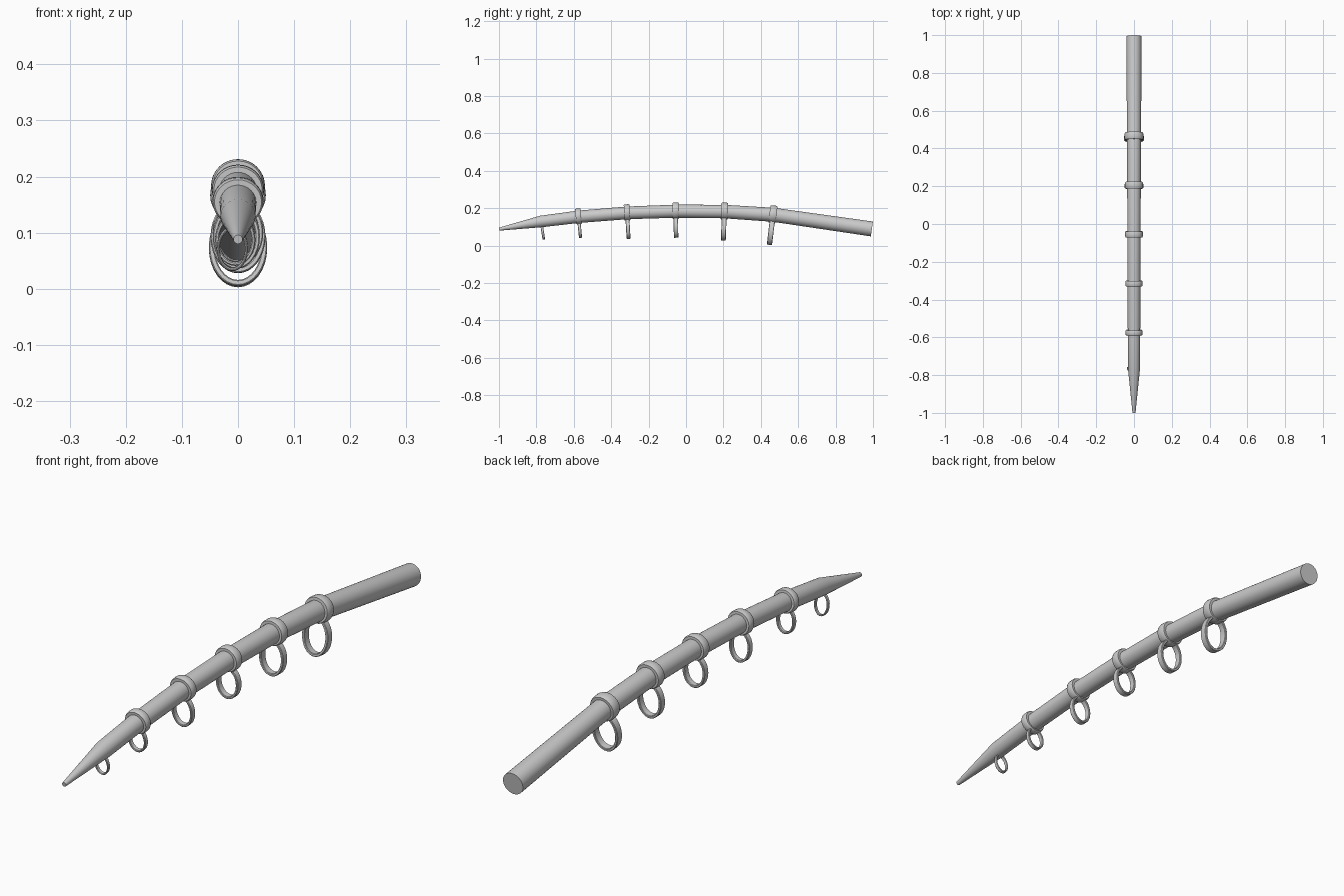
import bpy, bmesh, math
from mathutils import Vector

if "Cube" in bpy.data.objects:
    bpy.data.objects.remove(bpy.data.objects["Cube"])

SIDES = 32
# rod path: y, z, radius
PATH = [(-0.999, 0.088, 0.008), (-0.775, 0.129, 0.031), (-0.575, 0.154, 0.033),
        (-0.315, 0.175, 0.034), (-0.055, 0.184, 0.035), (0.205, 0.182, 0.036),
        (0.465, 0.165, 0.0375), (0.994, 0.089, 0.040)]


def frame(i):
    """Tangent and upward normal of the rod at path point i."""
    a, b = PATH[max(i - 1, 0)], PATH[min(i + 1, len(PATH) - 1)]
    t = Vector((0, b[0] - a[0], b[1] - a[1])).normalized()
    return t, Vector((0, -t.z, t.y))


def sweep(name, sections, closed=False):
    """Skin ellipses given as (centre, up normal, half width, half height)."""
    bm = bmesh.new()
    rows = []
    for c, n, w, h in sections:
        rows.append([bm.verts.new(c + Vector((w * math.cos(a), 0, 0)) + n * h * math.sin(a))
                     for a in (2 * math.pi * k / SIDES for k in range(SIDES))])
    pairs = list(zip(rows, rows[1:]))
    if closed:
        pairs.append((rows[-1], rows[0]))
    else:
        bm.faces.new(rows[0])
        bm.faces.new(rows[-1])
    for r, s in pairs:
        for k in range(SIDES):
            j = (k + 1) % SIDES
            bm.faces.new((r[k], r[j], s[j], s[k]))
    bmesh.ops.recalc_face_normals(bm, faces=bm.faces)
    mesh = bpy.data.meshes.new(name)
    bm.to_mesh(mesh)
    bm.free()
    ob = bpy.data.objects.new(name, mesh)
    bpy.context.collection.objects.link(ob)
    bpy.context.view_layer.objects.active = ob
    ob.select_set(True)
    bpy.ops.object.shade_smooth_by_angle(angle=math.radians(35))
    ob.select_set(False)
    return ob


# Curved tapering rod
sweep("rod", [(Vector((0, y, z)), frame(i)[1], r, r) for i, (y, z, r) in enumerate(PATH)])

# Hanging line guides: x offset, bottom z, half width, half height, band width
GUIDES = [(-0.010, 0.031, 0.028, 0.040, 0.014), (-0.005, 0.041, 0.036, 0.046, 0.017),
          (-0.003, 0.036, 0.042, 0.057, 0.021), (0, 0.042, 0.045, 0.058, 0.024),
          (0, 0.028, 0.049, 0.065, 0.026), (0, 0.003, 0.052, 0.070, 0.028)]
for i, (x, bottom, w, h, width) in enumerate(GUIDES, 1):
    y, z, r = PATH[i]
    t, n = frame(i)
    c = Vector((x, y, z)) + n * (bottom + h - z)
    th, half, b = w * 0.2, width / 2, 0.002
    prof = [(-half, b), (-half + b, 0), (half - b, 0), (half, b),
            (half, th - b), (half - b, th), (-half + b, th), (-half, th - b)]
    sweep(f"guide_ring_{i}", [(c + t * s, n, w - d, h - d) for s, d in prof], closed=True)

    # Raised collar wrapped round the rod (none at the tip guide)
    if i > 1:
        c = Vector((0, y, z)) + n * 0.002
        L = 0.012 + 0.0012 * i
        prof = [(-L, 0.003), (-L, 0.008), (-L * 0.6, 0.011), (L * 0.6, 0.011), (L, 0.008), (L, 0.003)]
        sweep(f"collar_{i}", [(c + t * s, n, r + d + 0.001, r + d - 0.001) for s, d in prof])
